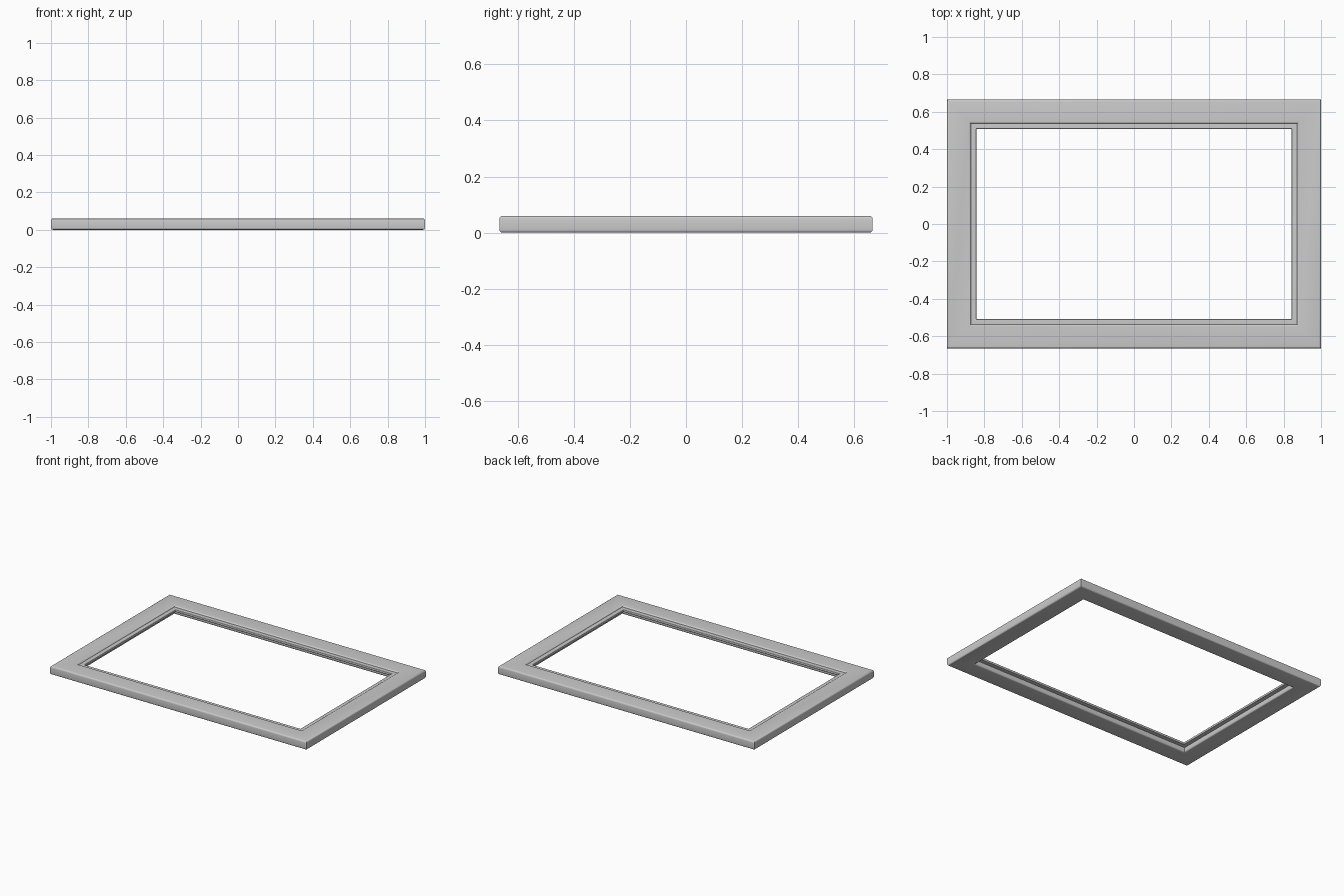
import bpy, bmesh, math

if "Cube" in bpy.data.objects:
    bpy.data.objects.remove(bpy.data.objects["Cube"])

HALF_X, HALF_Y = 1.0, 0.665

grey = bpy.data.materials.new("light grey")
grey.diffuse_color = (0.6, 0.6, 0.6, 1)
grey.use_nodes = True
grey.node_tree.nodes["Principled BSDF"].inputs["Base Color"].default_value = grey.diffuse_color


def rounded_section(d0, d1, z0, z1, r, steps=4):
    """Rounded rectangle: d is the distance inward from the outer edge."""
    pts = []
    corners = [(d0 + r, z0 + r, 180), (d1 - r, z0 + r, 270),
               (d1 - r, z1 - r, 0), (d0 + r, z1 - r, 90)]
    for cx, cz, start in corners:
        for i in range(steps + 1):
            a = math.radians(start + 90 * i / steps)
            pts.append((cx + r * math.cos(a), cz + r * math.sin(a)))
    return pts


def mitred_frame(name, section):
    """Sweep a cross-section round the rectangle with mitred corners."""
    bm = bmesh.new()
    rings = [[bm.verts.new((sx * (HALF_X - d), sy * (HALF_Y - d), z))
              for d, z in section]
             for sx, sy in ((-1, -1), (1, -1), (1, 1), (-1, 1))]
    n = len(section)
    for k in range(4):
        a, b = rings[k], rings[(k + 1) % 4]
        for i in range(n):
            j = (i + 1) % n
            bm.faces.new((a[i], b[i], b[j], a[j]))
    bmesh.ops.recalc_face_normals(bm, faces=bm.faces)
    mesh = bpy.data.meshes.new(name)
    bm.to_mesh(mesh)
    bm.free()
    mesh.materials.append(grey)
    obj = bpy.data.objects.new(name, mesh)
    bpy.context.collection.objects.link(obj)
    bpy.context.view_layer.objects.active = obj
    obj.select_set(True)
    bpy.ops.object.shade_smooth_by_angle(angle=math.radians(35))
    obj.select_set(False)


# Wide outer border
mitred_frame("outer_frame", rounded_section(0, 0.128, 0, 0.06, 0.011))
# Thin stepped lip round the opening, just below the top face
mitred_frame("inner_lip", rounded_section(0.115, 0.157, 0.034, 0.051, 0.004))
